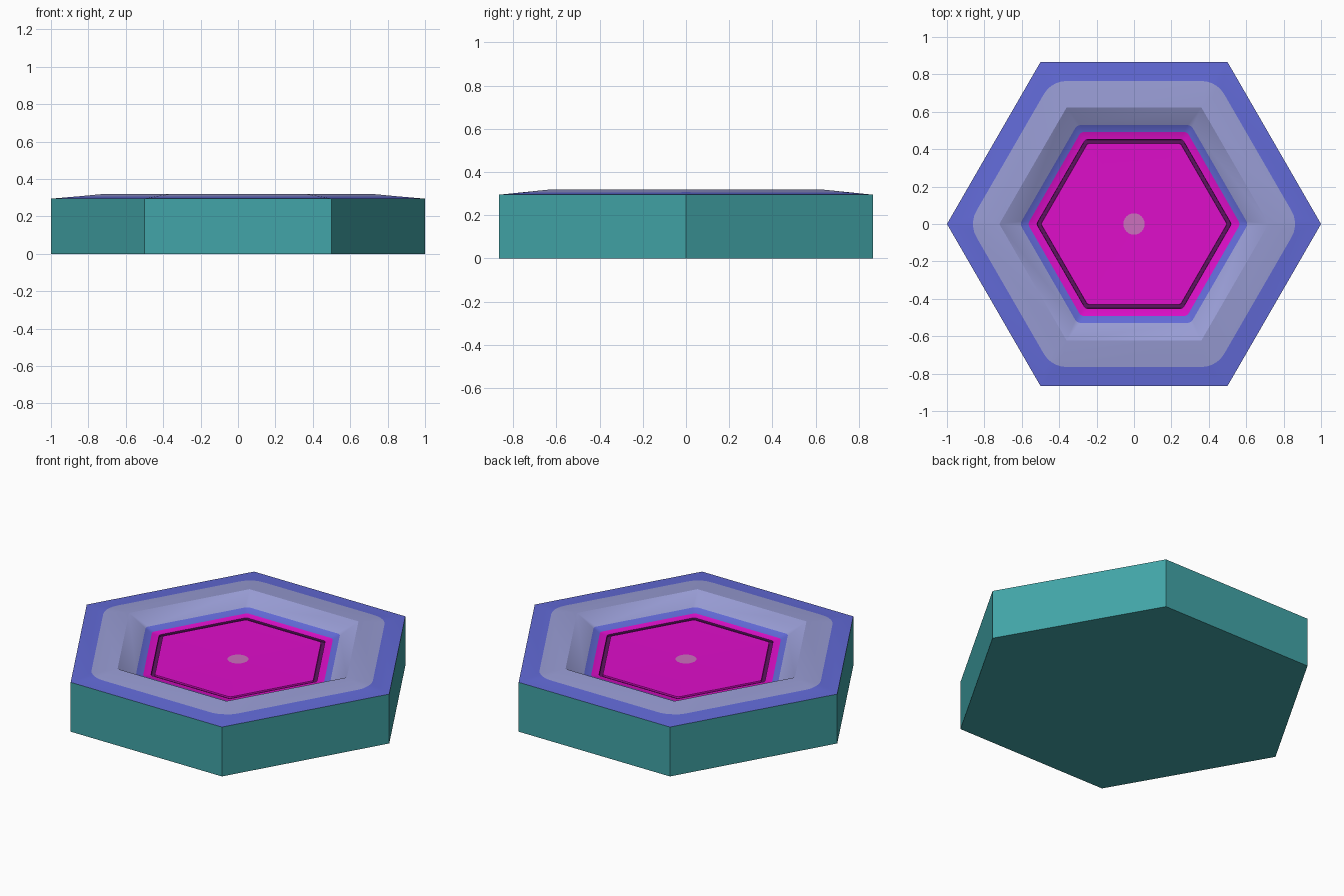
import bpy, bmesh, math
from mathutils import Vector

if "Cube" in bpy.data.objects:
    bpy.data.objects.remove(bpy.data.objects["Cube"])


def material(name, rgb):
    m = bpy.data.materials.new(name)
    lin = [((c / 255 + 0.055) / 1.055) ** 2.4 if c > 10 else c / 255 / 12.92 for c in rgb]
    m.diffuse_color = (*lin, 1)
    m.use_nodes = True
    m.node_tree.nodes["Principled BSDF"].inputs["Base Color"].default_value = m.diffuse_color
    return m


TEAL, BLUE, LAVENDER, MAGENTA, DARK, PINK = range(6)
mats = [material("teal", (66, 165, 168)), material("blue", (98, 106, 215)),
        material("lavender", (152, 156, 212)), material("magenta", (222, 14, 202)),
        material("dark_purple", (92, 20, 95)), material("dusty_pink", (204, 112, 190))]

ARC = 6   # points per hexagon corner
COS30 = math.cos(math.pi / 6)


def hex_ring(bm, r, z, fillet=0.0, slope=0.0):
    """Hexagon loop of corner radius r with rounded corners.
    slope: height gained per unit of hexagon radius lost at the rounding."""
    ring = []
    for k in range(6):
        a = k * math.pi / 3
        centre = Vector((math.cos(a), math.sin(a))) * (r - fillet / COS30)
        corner = []
        for i in range(ARC if fillet else 1):
            b = a + (i / (ARC - 1) - 0.5) * math.pi / 3 if fillet else a
            p = centre + Vector((math.cos(b), math.sin(b))) * fillet
            h = max(p.x * math.cos(t) + p.y * math.sin(t)
                    for t in [math.pi / 6 + n * math.pi / 3 for n in range(6)]) / COS30
            corner.append(bm.verts.new((p.x, p.y, z + slope * (r - h))))
        ring += corner if fillet else corner * ARC
    return ring


def bridge(bm, lower, upper, mat):
    n = len(lower)
    for i in range(n):
        j = (i + 1) % n
        quad = list(dict.fromkeys((lower[i], lower[j], upper[j], upper[i])))
        if len(quad) > 2:
            bm.faces.new(quad).material_index = mat


# rings from the outer foot to the centre: corner radius, height, fillet, colour of band before it
SLOPE = 0.025 / 0.28
rings = [
    (1.0, 0.0, 0, TEAL), (1.0, 0.295, 0, TEAL),            # outer wall
    (0.883, 0.295 + SLOPE * 0.117, 0.14, BLUE),            # blue border
    (0.72, 0.32, 0, LAVENDER), (0.61, 0.265, 0.03, LAVENDER),  # ridge and inner bank
    (0.568, 0.247, 0.03, BLUE),                            # blue shore line
    (0.521, 0.242, 0.02, MAGENTA),                         # pool edge
    (0.520, 0.232, 0.02, DARK), (0.498, 0.232, 0.02, DARK),    # dark groove
    (0.497, 0.241, 0.02, MAGENTA),
    (0.066, 0.237, 0.057, MAGENTA),                        # pool surface
]
bm = bmesh.new()
loops = []
for i, (r, z, fillet, mat) in enumerate(rings):
    loops.append(hex_ring(bm, r, z, fillet, SLOPE if i == 2 else 0))
    if i:
        bridge(bm, loops[i - 1], loops[i], mat)
bm.faces.new(loops[-1]).material_index = PINK              # centre dot
bm.faces.new(list(dict.fromkeys(loops[0]))[::-1]).material_index = TEAL  # underside

mesh = bpy.data.meshes.new("hex_pool_tile")
bm.to_mesh(mesh)
bm.free()
for m in mats:
    mesh.materials.append(m)
tile = bpy.data.objects.new("hex_pool_tile", mesh)
bpy.context.collection.objects.link(tile)
bpy.context.view_layer.objects.active = tile
tile.select_set(True)
bpy.ops.object.shade_smooth_by_angle(angle=math.radians(30))
